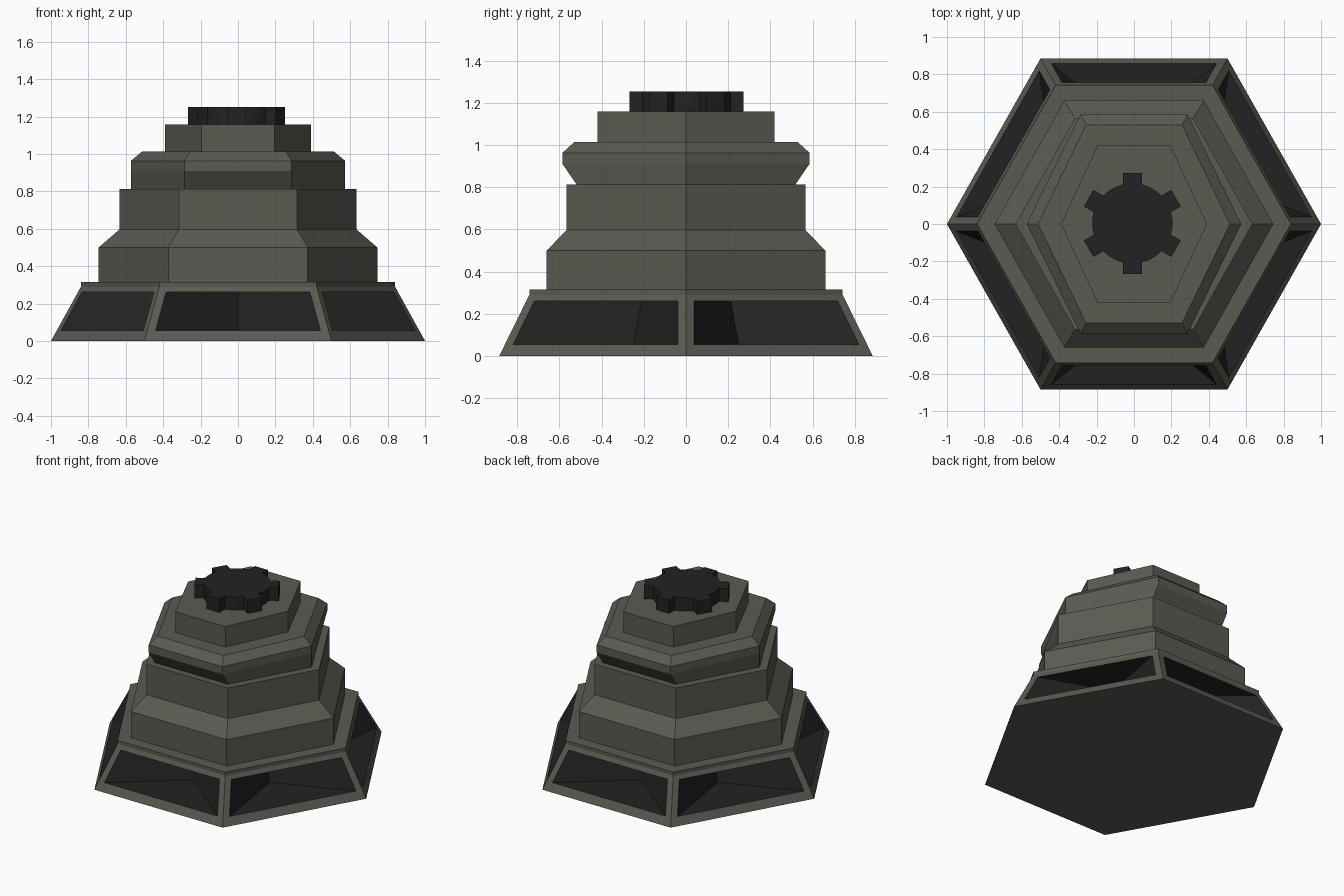
import bpy, bmesh, math
from mathutils import Vector

if "Cube" in bpy.data.objects:
    bpy.data.objects.remove(bpy.data.objects["Cube"])


def material(name, rgb):
    m = bpy.data.materials.new(name)
    m.diffuse_color = (*rgb, 1)
    m.use_nodes = True
    m.node_tree.nodes["Principled BSDF"].inputs["Base Color"].default_value = m.diffuse_color
    return m


OLIVE = material("olive_grey", (0.100, 0.106, 0.085))
BLACK = material("soft_black", (0.0165, 0.0165, 0.0165))


def finish(name, bm, mats):
    bmesh.ops.recalc_face_normals(bm, faces=bm.faces)
    me = bpy.data.meshes.new(name)
    bm.to_mesh(me)
    bm.free()
    for m in mats:
        me.materials.append(m)
    ob = bpy.data.objects.new(name, me)
    bpy.context.collection.objects.link(ob)
    return ob


def hexagon(rx, ry, z):
    # corners on the x axis, flat sides towards front and back
    return [Vector((x * rx, y * ry, z)) for x, y in
            ((1, 0), (.5, 1), (-.5, 1), (-1, 0), (-.5, -1), (.5, -1))]


def loft(bm, loops, bottom=True):
    rings = [[bm.verts.new(p) for p in loop] for loop in loops]
    for a, b in zip(rings, rings[1:]):
        for i in range(len(a)):
            j = (i + 1) % len(a)
            bm.faces.new((a[i], a[j], b[j], b[i]))
    if bottom:
        bm.faces.new(rings[0][::-1])
    bm.faces.new(rings[-1])


def tier(name, profile):
    bm = bmesh.new()
    loft(bm, [hexagon(*p) for p in profile])
    return finish(name, bm, [OLIVE])


# Sloped skirt with a wedge-shaped black recess in every side
bm = bmesh.new()
low, high = hexagon(1, .885, 0), hexagon(.84, .742, .29)
bm.faces.new([bm.verts.new(p) for p in reversed(low)])
for i in range(6):
    j = (i + 1) % 6
    outer = [low[i], low[j], high[j], high[i]]

    def on_side(u, v):
        return low[i].lerp(low[j], u).lerp(high[i].lerp(high[j], u), v)

    hole = [on_side(*uv) for uv in ((.045, .19), (.955, .19), (.95, .9), (.05, .9))]
    apex = []
    for v, f in ((.19, .58), (.9, .56)):
        mid = on_side(.5, v)
        apex.append(Vector((mid.x * f, mid.y * f, mid.z)))
    o = [bm.verts.new(p) for p in outer]
    h = [bm.verts.new(p) for p in hole]
    a, b = [bm.verts.new(p) for p in apex]
    for k in range(4):
        n = (k + 1) % 4
        bm.faces.new((o[k], o[n], h[n], h[k]))
    for f in ((h[0], a, b, h[3]), (a, h[1], h[2], b), (h[0], h[1], a), (h[2], h[3], b)):
        bm.faces.new(f).material_index = 1
loft(bm, [high, hexagon(.84, .742, .315)], bottom=False)
bmesh.ops.remove_doubles(bm, verts=bm.verts, dist=1e-4)
finish("skirt", bm, [OLIVE, BLACK])

# Stacked body tiers: (corner radius, flat-side distance, height)
tier("lower_body", [(.745, .66, .31), (.745, .66, .5), (.633, .565, .597), (.633, .565, .813)])
tier("collar", [(.573, .515, .808), (.573, .585, .91), (.573, .585, .963), (.513, .53, 1.013)])
tier("upper_block", [(.39, .42, 1.01), (.39, .42, 1.158)])

# Toothed cap: six teeth around a round hub
pts = []
hub, tip, half = .215, .27, .051
a0 = math.asin(half / hub)
for k in range(6):
    t = math.radians(30 + 60 * k)
    out, side = Vector((math.cos(t), math.sin(t), 0)), Vector((-math.sin(t), math.cos(t), 0))
    pts += [out * tip - side * half, out * tip + side * half]
    for s in range(4):
        ang = t + a0 + (math.radians(60) - 2 * a0) * s / 3
        pts.append(Vector((hub * math.cos(ang), hub * math.sin(ang), 0)))
bm = bmesh.new()
centre = Vector((-.009, .003, 0))
loft(bm, [[p + centre + Vector((0, 0, z)) for p in pts] for z in (1.155, 1.252)])
finish("toothed_cap", bm, [BLACK])
